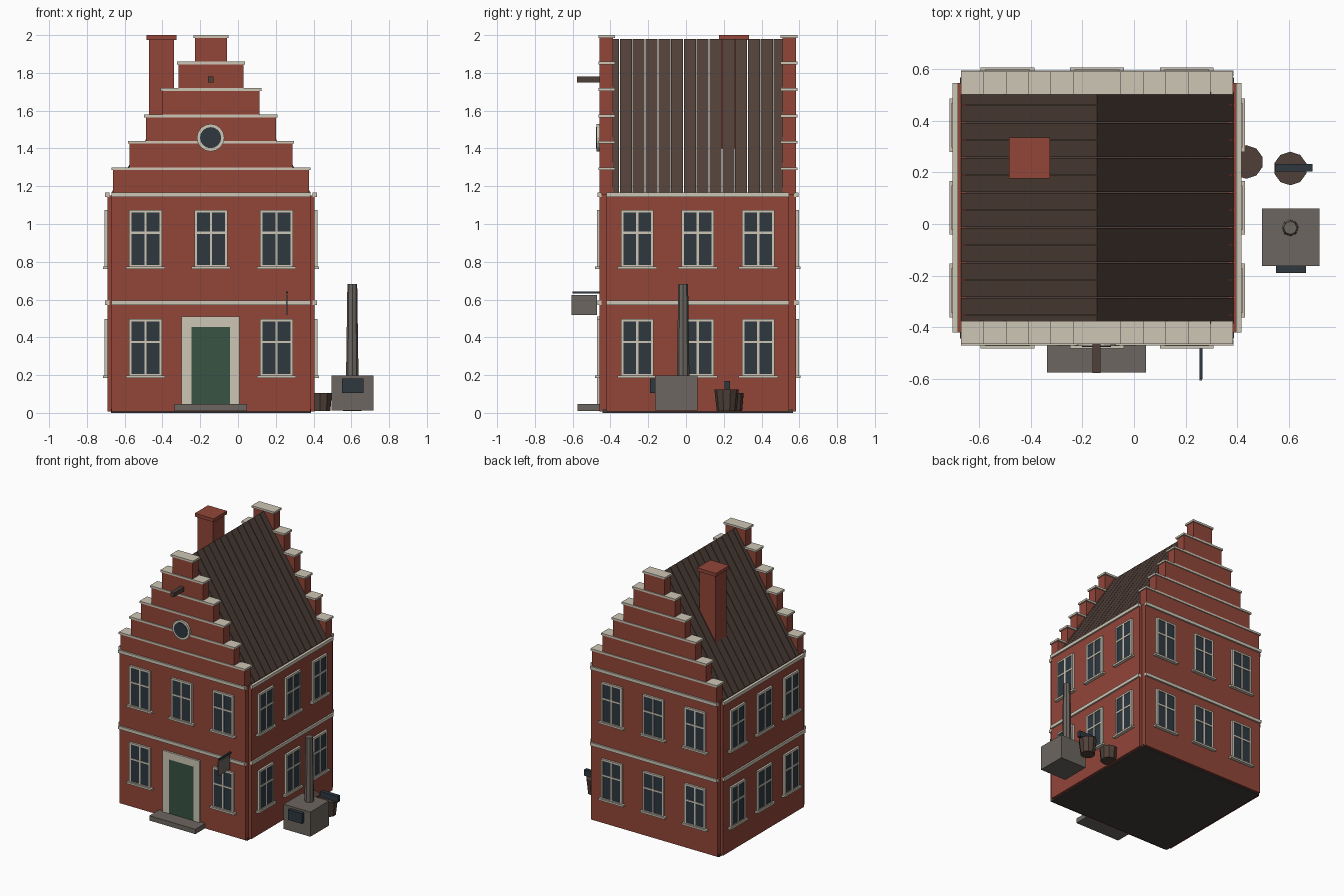
import bpy, bmesh, math
from mathutils import Matrix, Vector

if "Cube" in bpy.data.objects:
    bpy.data.objects.remove(bpy.data.objects["Cube"])


def material(name, r, g, b):
    lin = [((c / 255 + 0.055) / 1.055) ** 2.4 for c in (r, g, b)] + [1]
    m = bpy.data.materials.new(name)
    m.use_nodes = True
    m.diffuse_color = lin
    m.node_tree.nodes["Principled BSDF"].inputs["Base Color"].default_value = lin
    return m


BRICK = material("red brick", 146, 70, 57)
STONE = material("pale stone", 206, 198, 182)
GLASS = material("dark glass", 46, 56, 64)
WOOD = material("dark wood", 80, 64, 56)
GREEN = material("green paint", 55, 84, 66)
GREY = material("grey stone", 108, 102, 96)
BASE = material("charcoal", 66, 60, 58)

CX, CY = -0.143, 0.0625          # centre of the house
HX, HY = 0.548, 0.52             # wall faces from the centre


def finish(name, bm, mats):
    bmesh.ops.recalc_face_normals(bm, faces=bm.faces)
    me = bpy.data.meshes.new(name)
    bm.to_mesh(me)
    bm.free()
    for m in mats:
        me.materials.append(m)
    ob = bpy.data.objects.new(name, me)
    bpy.context.collection.objects.link(ob)
    return ob


def boxes(name, pieces, place=Matrix()):
    """Boxes given as (material, (x0, x1), (y0, y1), (z0, z1))."""
    bm = bmesh.new()
    mats = []
    for mat, *spans in pieces:
        if mat not in mats:
            mats.append(mat)
        mid = Vector([(a + b) / 2 for a, b in spans])
        size = [abs(b - a) for a, b in spans]
        made = bmesh.ops.create_cube(
            bm, matrix=place @ Matrix.Translation(mid) @ Matrix.Diagonal((*size, 1)))
        for f in {f for v in made["verts"] for f in v.link_faces}:
            f.material_index = mats.index(mat)
    return finish(name, bm, mats)


def box(name, mat, x, y, z):
    return boxes(name, [(mat, x, y, z)])


def prism(name, mat, outline, y0, y1):
    """Outline in x and z, extruded along y."""
    bm = bmesh.new()
    face = bm.faces.new([bm.verts.new((x, y0, z)) for x, z in outline])
    new = bmesh.ops.extrude_face_region(bm, geom=[face])["geom"]
    bmesh.ops.translate(bm, vec=(0, y1 - y0, 0),
                        verts=[v for v in new if isinstance(v, bmesh.types.BMVert)])
    return finish(name, bm, [mat])


def drum(name, mat, sides, r0, r1, depth, place):
    bm = bmesh.new()
    bmesh.ops.create_cone(bm, cap_ends=True, segments=sides, radius1=r0,
                          radius2=r1, depth=depth, matrix=place)
    return finish(name, bm, [mat])


def standing(x, y, z0, z1):
    return Matrix.Translation((x, y, (z0 + z1) / 2))


# Base plate and main body
box("base_plate", BASE, (CX - 0.53, CX + 0.53), (CY - 0.505, CY + 0.505), (0, 0.02))
box("house_body", BRICK, (CX - HX, CX + HX), (CY - 0.4825, CY + 0.4825), (0.008, 1.15))
box("attic_floor", WOOD, (CX - 0.51, CX + 0.51), (CY - 0.45, CY + 0.45), (1.14, 1.153))

# Stepped gable walls with stone caps
STEPS, RISE, RUN, EAVE = 6, 0.14, 0.0866, 1.16
half = [(CX + 0.5265, 0.008), (CX + 0.5265, EAVE)]
for i in range(STEPS):
    w = RUN * (STEPS - i) - 0.002
    half += [(CX + w, EAVE + RISE * i), (CX + w, EAVE + RISE * (i + 1) - 0.008)]
outline = half + [(2 * CX - x, z) for x, z in reversed(half)]
for side, s in (("front", -1), ("back", 1)):
    prism(side + "_gable", BRICK, outline, CY + s * (HY - 0.072), CY + s * HY)
    caps = []
    for i in range(STEPS):
        w, z = RUN * (STEPS - i) + 0.007, EAVE + RISE * (i + 1)
        caps.append((STONE, (CX - w, CX + w),
                     (CY + s * (HY - 0.082), CY + s * (HY + 0.007)), (z - 0.015, z)))
    boxes(side + "_gable_caps", caps)

# Roof of spaced boards folded over the ridge
PITCH, GAP = 0.0678, 0.004
for i in range(14):
    y0 = -0.42 + PITCH * i
    prism("roof_board", WOOD,
          [(CX - 0.5275, 1.165), (CX, 1.98), (CX + 0.5275, 1.165),
           (CX + 0.5275, 1.135), (CX, 1.95), (CX - 0.5275, 1.135)],
          max(y0 + GAP / 2, -0.386), min(y0 + PITCH - GAP / 2, 0.511))

# Chimney
KX, KY = -0.405, 0.255
for name, r, z in (("chimney", 0.066, (1.4, 1.98)), ("chimney_top", 0.079, (1.975, 2.0))):
    box(name, BRICK, (KX - r, KX + r), (KY - r, KY + r), z)


# Windows and stone bands, in wall space: x along the wall, -y outward
def window(name, u, z, place):
    w, h, t = 0.0865, 0.305, 0.013
    out = (-0.015, 0.01)
    bar = z + h * 0.6
    boxes(name, [
        (GLASS, (u - w + 0.002, u + w - 0.002), (-0.011, 0.01), (z + 0.002, z + h - 0.002)),
        (STONE, (u - w, u - w + t), out, (z, z + h)),
        (STONE, (u + w - t, u + w), out, (z, z + h)),
        (STONE, (u - w, u + w), out, (z + h - t, z + h)),
        (STONE, (u - w, u + w), out, (z, z + t)),
        (STONE, (u - 0.006, u + 0.006), out, (z, z + h)),
        (STONE, (u - w, u + w), out, (bar - 0.006, bar + 0.006)),
        (STONE, (u - 0.104, u + 0.104), (-0.024, 0.01), (z - 0.008, z + 0.006)),
    ], place)


walls = (("front", 0, HY, 0.5275, 0.347), ("right", 90, HX, 0.4825, 0.32),
         ("back", 180, HY, 0.5275, 0.347), ("left", 270, HX, 0.4825, 0.32))
for side, angle, dist, length, spacing in walls:
    place = (Matrix.Translation((CX, CY, 0)) @ Matrix.Rotation(math.radians(angle), 4, "Z")
             @ Matrix.Translation((0, -dist, 0)))
    out = (-0.012, 0.01)
    boxes(side + "_stone_bands", [(STONE, (-length, length), out, (0.57, 0.594)),
                                  (STONE, (-length, length), out, (1.143, 1.167))], place)
    for row, z in (("lower", 0.192), ("upper", 0.77)):
        for k in (-1, 0, 1):
            if not (side == "front" and row == "lower" and k == 0):
                window(f"{side}_{row}_window", k * spacing, z, place)

# Round gable window
FRONT = CY - HY
turn = Matrix.Rotation(math.radians(90), 4, "X")
spot = Matrix.Translation((CX - 0.002, FRONT - 0.004, 1.457)) @ turn
drum("round_window_frame", STONE, 16, 0.073, 0.073, 0.022, spot)
drum("round_window_glass", GLASS, 16, 0.056, 0.056, 0.03, spot)

# Hoisting beam
box("hoist_beam", WOOD, (-0.16, -0.13), (-0.577, -0.4), (1.75, 1.78))

# Door with stone surround and step
boxes("door_surround", [(STONE, (-0.298, -0.247), (FRONT - 0.014, FRONT + 0.01), (0.045, 0.51)),
                        (STONE, (-0.042, 0.008), (FRONT - 0.014, FRONT + 0.01), (0.045, 0.51)),
                        (STONE, (-0.25, -0.04), (FRONT - 0.014, FRONT + 0.01), (0.455, 0.51))])
box("front_door", GREEN, (-0.25, -0.04), (FRONT - 0.01, FRONT + 0.01), (0.04, 0.457))
box("door_step", GREY, (-0.337, 0.047), (-0.575, -0.45), (0.01, 0.046))

# Hanging sign
box("sign_bracket", GLASS, (0.253, 0.265), (-0.6, -0.45), (0.632, 0.643))
box("sign_board", GREY, (0.253, 0.263), (-0.605, -0.472), (0.518, 0.623))

# Stove with pipe
box("stove_body", GREY, (0.495, 0.718), (-0.163, 0.06), (0.012, 0.198))
box("stove_door", GLASS, (0.55, 0.665), (-0.19, -0.15), (0.105, 0.182))
drum("stove_pipe", GREY, 8, 0.033, 0.026, 0.49, standing(0.605, -0.015, 0.192, 0.682))

# Tubs beside the house
drum("low_tub", WOOD, 10, 0.057, 0.065, 0.095, standing(0.435, 0.24, 0.01, 0.105))
drum("tall_tub", WOOD, 10, 0.052, 0.065, 0.115, standing(0.605, 0.215, 0.01, 0.125))
box("tub_spout", GLASS, (0.545, 0.69), (0.203, 0.232), (0.123, 0.168))
